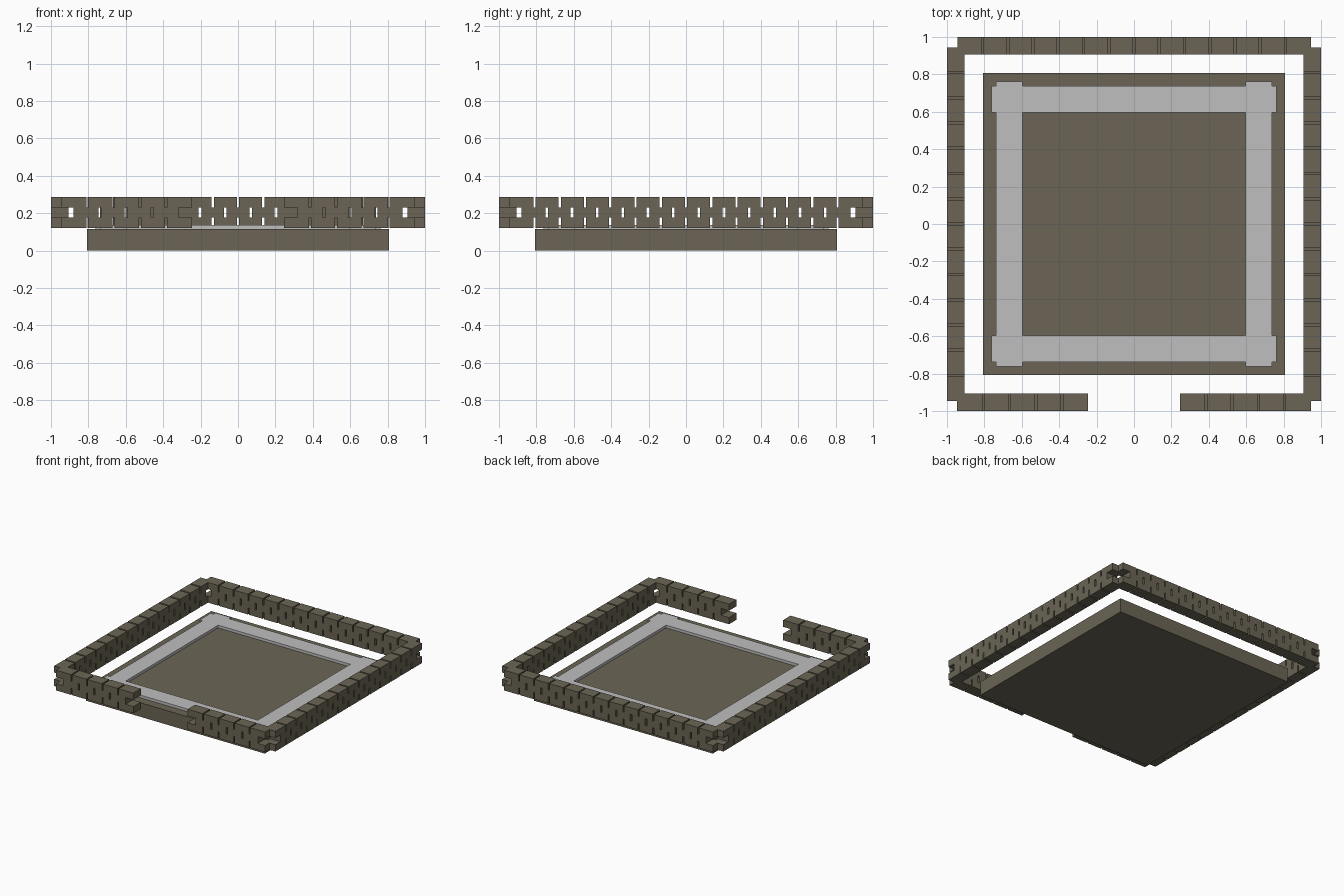
import bpy
import bmesh
from mathutils import Matrix, Vector

if "Cube" in bpy.data.objects:
    bpy.data.objects.remove(bpy.data.objects["Cube"], do_unlink=True)


def material(name, rgb):
    m = bpy.data.materials.new(name)
    m.use_nodes = True
    m.diffuse_color = (*rgb, 1)
    m.node_tree.nodes["Principled BSDF"].inputs["Base Color"].default_value = (*rgb, 1)
    return m


stone = material("brown stone", (0.147, 0.13, 0.091))
pale = material("pale grey", (0.52, 0.52, 0.52))


def add_box(bm, lo, hi):
    lo, hi = Vector(lo), Vector(hi)
    size = Matrix.Diagonal((*(hi - lo), 1))
    bmesh.ops.create_cube(bm, size=1, matrix=Matrix.Translation((lo + hi) / 2) @ size)


def make_object(name, boxes, mat):
    bm = bmesh.new()
    for lo, hi in boxes:
        add_box(bm, lo, hi)
    mesh = bpy.data.meshes.new(name)
    bm.to_mesh(mesh)
    bm.free()
    mesh.materials.append(mat)
    obj = bpy.data.objects.new(name, mesh)
    bpy.context.collection.objects.link(obj)
    return obj


# Base slab
make_object("base_slab", [((-0.808, -0.808, 0), (0.808, 0.808, 0.115))], stone)

# Raised border of four crossing strips
IN, OUT, END = 0.597, 0.737, 0.763
Z0, Z1 = 0.1, 0.137
border = []
for a, b in ((-OUT, -IN), (IN, OUT)):
    border.append(((-END, a, Z0), (END, b, Z1)))
    border.append(((a, -IN, Z0), (b, IN, Z1)))
    # strip ends that poke past the crossing strips
    for c, d in ((-END, -OUT), (OUT, END)):
        border.append(((a, c, Z0), (b, d, Z1)))
make_object("border", border, pale)

# Brick walls: three courses, the middle one offset by half a brick
BOTTOM, COURSE = 0.121, 0.055
INNER, OUTER = 0.905, 1.0
CORNER, MID_CORNER = 0.945, 0.88


def course(start, end, count, level, gap):
    pitch = (end - start) / count
    z = BOTTOM + level * COURSE
    bricks = []
    for i in range(count):
        a = start + i * pitch + (gap / 2 if i else 0)
        b = start + (i + 1) * pitch - (gap / 2 if i < count - 1 else 0)
        bricks.append(((a, INNER, z), (b, OUTER, z + COURSE)))
    return bricks


def wall(name, outer_span, mid_span, count, mid_count, quarter_turns):
    bricks = []
    for level in (0, 2):
        bricks += course(*outer_span, count, level, 0.011)
    bricks += course(*mid_span, mid_count, 1, 0.014)
    obj = make_object(name, bricks, stone)
    turn = {0: (1, 0), 1: (0, 1), 2: (-1, 0), 3: (0, -1)}[quarter_turns]
    c, s = turn
    obj.data.transform(Matrix(((c, -s, 0, 0), (s, c, 0, 0), (0, 0, 1, 0), (0, 0, 0, 1))))


for name, turns in (("back_wall", 0), ("right_wall", 1), ("left_wall", 3)):
    wall(name, (-CORNER, CORNER), (-MID_CORNER, MID_CORNER), 14, 13, turns)

# Front wall halves either side of the entrance, with toothed ends
GATE, MID_GATE = 0.245, 0.317
wall("front_wall_right", (GATE, CORNER), (MID_GATE, MID_CORNER), 5, 4, 2)
wall("front_wall_left", (-CORNER, -GATE), (-MID_CORNER, -MID_GATE), 5, 4, 2)
